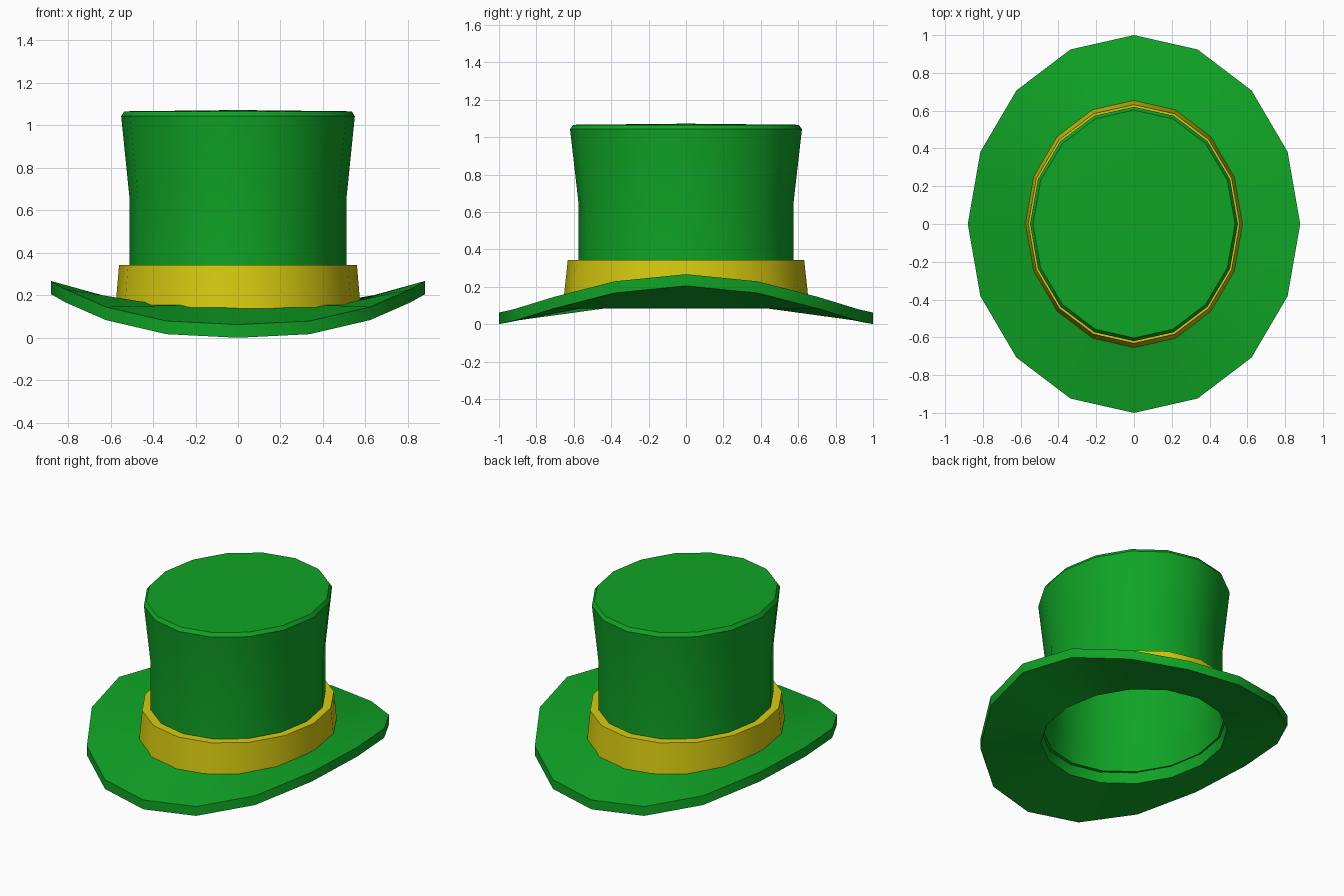
import bpy, bmesh, math

if "Cube" in bpy.data.objects:
    bpy.data.objects.remove(bpy.data.objects["Cube"])

SIDES = 16


def material(name, rgb):
    m = bpy.data.materials.new(name)
    m.diffuse_color = (*rgb, 1)
    m.use_nodes = True
    m.node_tree.nodes["Principled BSDF"].inputs["Base Color"].default_value = m.diffuse_color
    return m


green = material("green felt", (0.005, 0.37, 0.019))
yellow = material("yellow ribbon", (0.68, 0.59, 0.005))


def oval_lathe(name, profile, mat, closed=False, tip=None, curl=None):
    """Sweep (x radius, y radius, z) points round an oval; curl lifts z by angle."""
    bm = bmesh.new()
    rings = []
    for i, (rx, ry, z) in enumerate(profile):
        ring = []
        for k in range(SIDES):
            a = 2 * math.pi * k / SIDES
            lift = curl(i, a) if curl else 0
            ring.append(bm.verts.new((rx * math.cos(a), ry * math.sin(a), z + lift)))
        rings.append(ring)
    pairs = list(zip(rings, rings[1:]))
    if closed:
        pairs.append((rings[-1], rings[0]))
    for lo, hi in pairs:
        for k in range(SIDES):
            n = (k + 1) % SIDES
            bm.faces.new((lo[k], lo[n], hi[n], hi[k]))
    if tip is not None:
        top = bm.verts.new((0, 0, tip))
        for k in range(SIDES):
            bm.faces.new((rings[-1][k], rings[-1][(k + 1) % SIDES], top))
    me = bpy.data.meshes.new(name)
    bm.to_mesh(me)
    bm.free()
    me.materials.append(mat)
    ob = bpy.data.objects.new(name, me)
    bpy.context.collection.objects.link(ob)
    bpy.ops.object.select_all(action='DESELECT')
    ob.select_set(True)
    bpy.context.view_layer.objects.active = ob
    bpy.ops.object.shade_smooth_by_angle(angle=math.radians(30))
    return ob


# Brim: outer rim rises at the sides, inner rim is level
oval_lathe("brim",
           [(0.535, 0.605, 0.085), (0.88, 1.0, 0.0), (0.88, 1.0, 0.062), (0.515, 0.58, 0.155)],
           green,
           curl=lambda i, a: 0.205 * abs(math.cos(a)) ** 2.6 if i in (1, 2) else 0)

# Inner wall of the head opening
oval_lathe("inner_wall",
           [(0.51, 0.575, 0.34), (0.535, 0.605, 0.085)], green)

# Hat band with a narrow top ledge
oval_lathe("hat_band",
           [(0.578, 0.655, 0.13), (0.56, 0.632, 0.342), (0.51, 0.575, 0.342)], yellow)

# Hollow crown: straight waist, flared upper part, bevelled rim, slightly domed top
oval_lathe("crown",
           [(0.51, 0.575, 0.34), (0.51, 0.575, 0.65), (0.55, 0.62, 1.043), (0.535, 0.603, 1.066)],
           green, tip=1.072)
